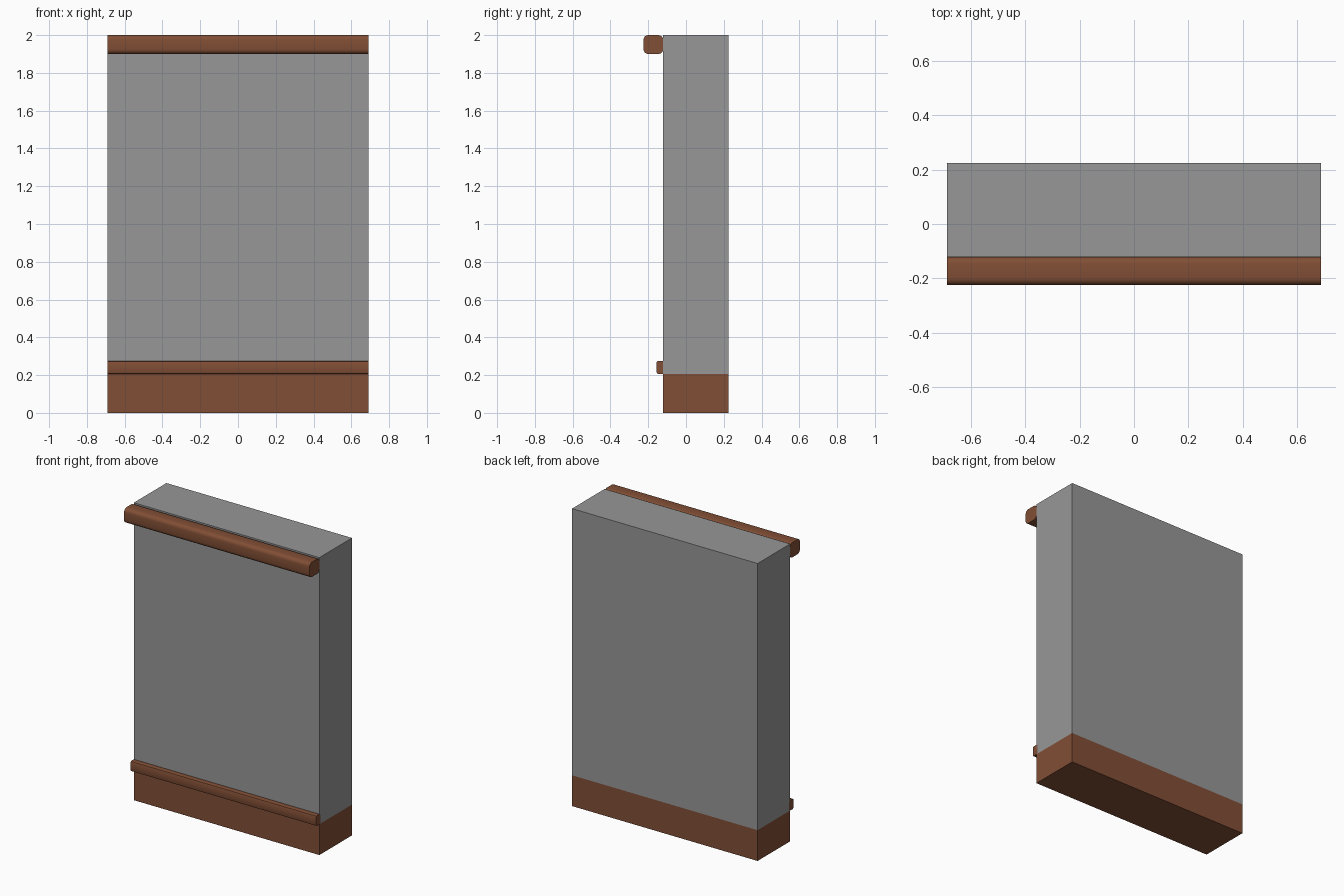
import bpy, math

if "Cube" in bpy.data.objects:
    bpy.data.objects.remove(bpy.data.objects["Cube"])

X = 0.69                # half width shared by every part
FRONT, BACK = -0.121, 0.225
BASE_TOP = 0.207


def material(name, rgb):
    m = bpy.data.materials.new(name)
    m.diffuse_color = (*rgb, 1)
    m.use_nodes = True
    m.node_tree.nodes["Principled BSDF"].inputs["Base Color"].default_value = m.diffuse_color
    return m


grey = material("grey_plaster", (0.31, 0.31, 0.31))
brown = material("brown_wood", (0.22, 0.077, 0.036))


def extrude_x(name, profile, mats, smooth=False):
    """Extrude a closed (y, z) profile across the full width."""
    n = len(profile)
    verts = [(x, y, z) for x in (-X, X) for y, z in profile]
    faces = [(i, (i + 1) % n, n + (i + 1) % n, n + i) for i in range(n)]
    faces = [f[::-1] for f in faces]
    faces += [tuple(range(n)), tuple(range(2 * n - 1, n - 1, -1))]
    mesh = bpy.data.meshes.new(name)
    mesh.from_pydata(verts, [], faces)
    for m in mats:
        mesh.materials.append(m)
    ob = bpy.data.objects.new(name, mesh)
    bpy.context.collection.objects.link(ob)
    # make normals consistent
    import bmesh
    bm = bmesh.new()
    bm.from_mesh(mesh)
    bmesh.ops.recalc_face_normals(bm, faces=bm.faces)
    if name == "wall":
        # cut at the skirting height and colour the lower band brown
        bmesh.ops.bisect_plane(bm, geom=bm.verts[:] + bm.edges[:] + bm.faces[:],
                               plane_co=(0, 0, BASE_TOP), plane_no=(0, 0, 1))
        for f in bm.faces:
            f.material_index = int(f.calc_center_median().z < BASE_TOP)
    bm.to_mesh(mesh)
    bm.free()
    if smooth:
        bpy.ops.object.select_all(action='DESELECT')
        ob.select_set(True)
        bpy.context.view_layer.objects.active = ob
        bpy.ops.object.shade_smooth_by_angle(angle=math.radians(35))
    return ob


def rounded(y0, y1, z0, z1, r, steps=4):
    """Rectangle profile with rounded corners."""
    pts = []
    corners = [(y1 - r, z1 - r), (y0 + r, z1 - r), (y0 + r, z0 + r), (y1 - r, z0 + r)]
    for k, (cy, cz) in enumerate(corners):
        for s in range(steps + 1):
            a = math.pi / 2 * (k + s / steps)
            pts.append((cy + r * math.cos(a), cz + r * math.sin(a)))
    return pts


# wall block with brown skirting band
extrude_x("wall", [(FRONT, 0), (BACK, 0), (BACK, 2), (FRONT, 2)], [grey, brown])
# rounded rail along the top front
extrude_x("top_rail", rounded(-0.225, FRONT, 1.9, 2.0, 0.025), [brown], True)
# small moulding above the skirting, running slightly into the wall
extrude_x("skirting_moulding", rounded(-0.155, FRONT + 0.01, 0.207, 0.275, 0.007, 2), [brown], True)
